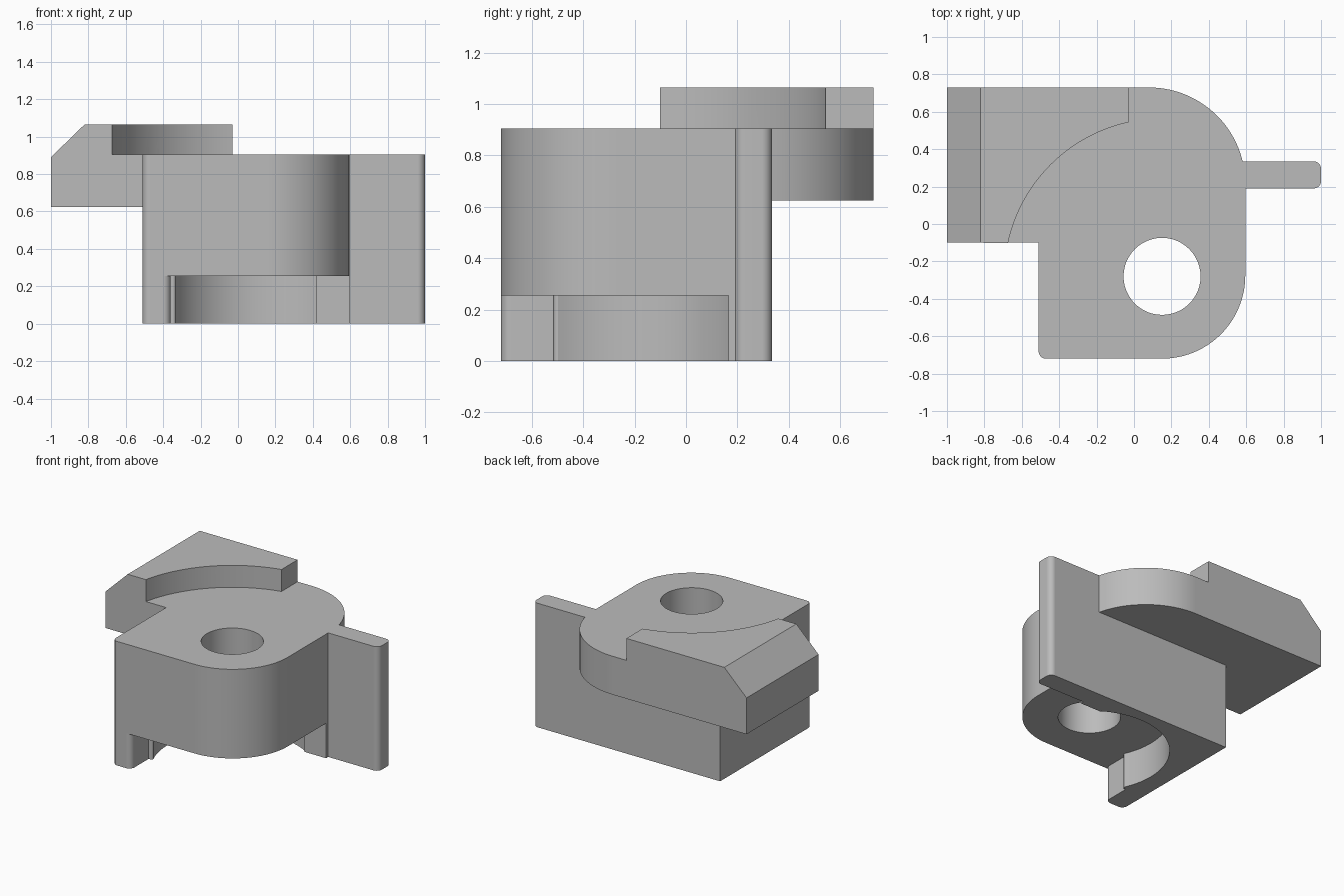
import bpy, bmesh
from math import radians, cos, sin

if "Cube" in bpy.data.objects:
    bpy.data.objects.remove(bpy.data.objects["Cube"], do_unlink=True)

HOLE = (0.15, -0.28)


def arc(centre, r, a0, a1, n=8):
    """Points along an arc, angles in degrees."""
    steps = [radians(a0 + (a1 - a0) * i / n) for i in range(n + 1)]
    return [(centre[0] + r * cos(a), centre[1] + r * sin(a)) for a in steps]


def prism(name, outline, z0, z1):
    """Extrude a flat outline between two heights."""
    bm = bmesh.new()
    face = bm.faces.new([bm.verts.new((x, y, z0)) for x, y in outline])
    top = bmesh.ops.extrude_face_region(bm, geom=[face])["geom"]
    bmesh.ops.translate(bm, vec=(0, 0, z1 - z0),
                        verts=[g for g in top if isinstance(g, bmesh.types.BMVert)])
    bmesh.ops.recalc_face_normals(bm, faces=bm.faces)
    mesh = bpy.data.meshes.new(name)
    bm.to_mesh(mesh)
    bm.free()
    ob = bpy.data.objects.new(name, mesh)
    bpy.context.collection.objects.link(ob)
    return ob


def select(ob):
    bpy.ops.object.select_all(action="DESELECT")
    ob.select_set(True)
    bpy.context.view_layer.objects.active = ob


def combine(target, tool, operation):
    """Apply a boolean and discard the tool."""
    tool.hide_render = True
    bpy.context.view_layer.update()
    select(target)
    mod = target.modifiers.new(operation, "BOOLEAN")
    mod.operation, mod.solver, mod.object = operation, "EXACT", tool
    bpy.ops.object.modifier_apply(modifier=mod.name)
    bpy.data.objects.remove(tool, do_unlink=True)


# main block with the side fin
body = prism("bracket_body",
             arc((-0.47, -0.68), 0.04, 180, 270)
             + arc((0.15, -0.275), 0.445, 270, 360, 24)
             + [(0.595, 0.19)]
             + arc((0.96, 0.23), 0.04, 270, 360)
             + arc((0.96, 0.295), 0.04, 0, 90)
             + [(-0.51, 0.335)], 0, 0.905)

# overhanging arm with a rounded end
arm = prism("arm",
            [(-1, -0.1), (0.5, -0.1), (0.5, 0.2)]
            + arc((0.08, 0.215), 0.515, 13, 90, 24)
            + [(-1, 0.73)], 0.625, 0.905)

# raised pad with a concave edge around the hole axis
pad = prism("raised_pad",
            [(-1, -0.1)] + arc(HOLE, 0.843, 167.7, 102.3, 24)
            + [(-0.03, 0.73), (-1, 0.73)], 0.8, 1.065)
combine(arm, pad, "UNION")

# sloped outer edge of the pad
wedge = prism("chamfer_cutter", [(-1.1, 0.793), (-0.7, 1.182), (-1.1, 1.182)], -1, 1)
wedge.rotation_euler.x = radians(90)
combine(arm, wedge, "DIFFERENCE")

# underside recess, leaving a front leg and a back wall
recess = prism("recess_cutter",
               [(1.2, -1), (1.2, 0.165), (0.42, 0.165)]
               + arc(HOLE, 0.53, 58.8, 204.4, 40)
               + arc((-0.348, -0.5), 0.015, -15, -90, 4)
               + [(-0.36, -0.515)]
               + arc((-0.4, -0.68), 0.04, 0, -90)
               + [(-0.4, -1)], -0.2, 0.255)
combine(body, recess, "DIFFERENCE")

# join the arm, then drill the hole
combine(body, arm, "UNION")
hole = prism("hole_cutter", arc(HOLE, 0.206, 0, 360, 48)[:-1], -0.3, 1.3)
combine(body, hole, "DIFFERENCE")

# single grey material
grey = bpy.data.materials.new("plain_grey")
grey.use_nodes = True
colour = (0.5, 0.5, 0.5, 1)
grey.diffuse_color = colour
for node in grey.node_tree.nodes:
    if node.type == "BSDF_PRINCIPLED":
        node.inputs["Base Color"].default_value = colour
body.data.materials.clear()
body.data.materials.append(grey)
for poly in body.data.polygons:
    poly.material_index = 0

# smooth curves, crisp edges
select(body)
bpy.ops.object.shade_smooth_by_angle(angle=radians(30))
weighted = body.modifiers.new("weighted_normals", "WEIGHTED_NORMAL")
weighted.keep_sharp = True
